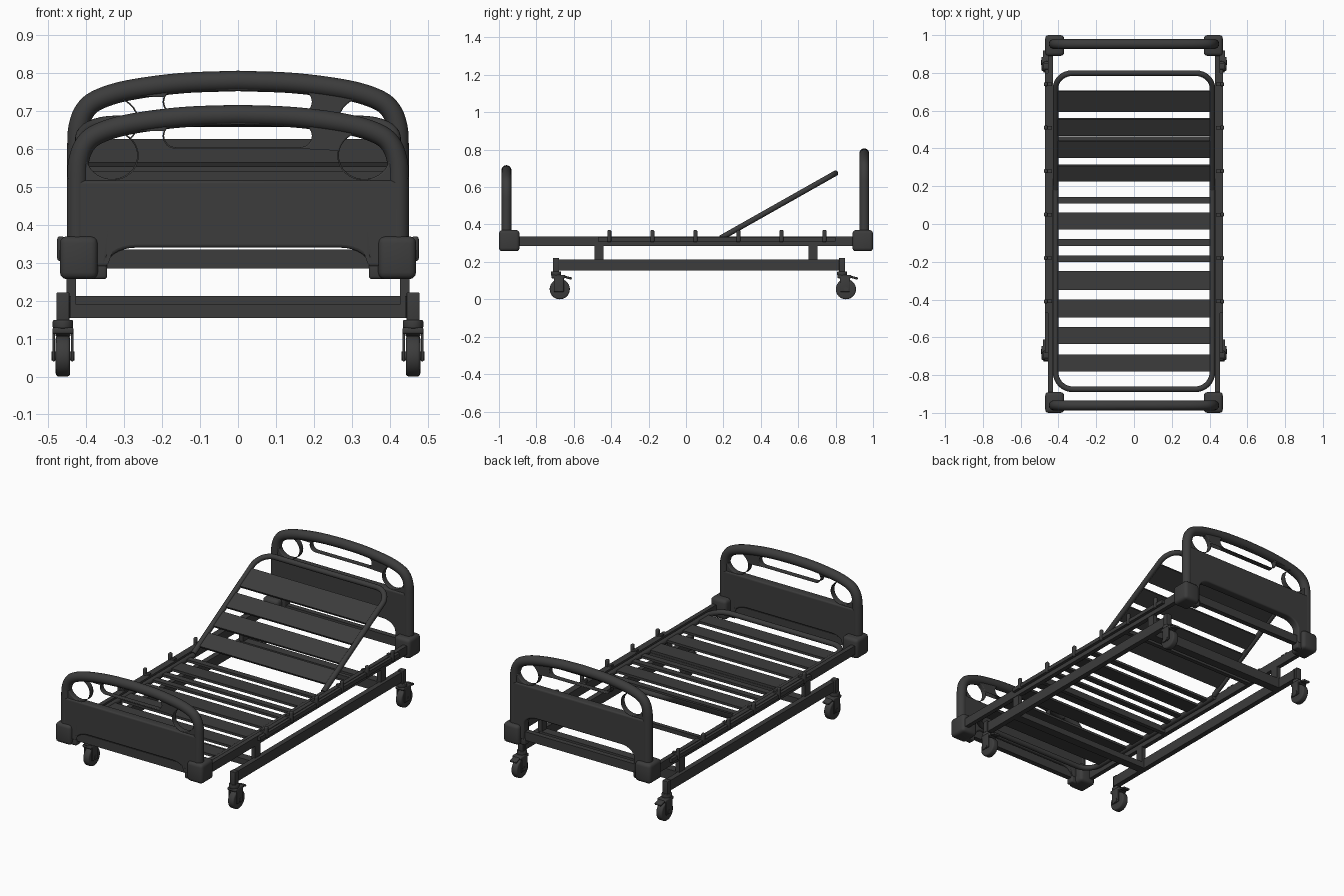
import bpy, bmesh
from math import sin, cos, pi, atan2, radians
from mathutils import Vector, Matrix

if "Cube" in bpy.data.objects:
    bpy.data.objects.remove(bpy.data.objects["Cube"])

dark = bpy.data.materials.new("dark_grey")
dark.diffuse_color = (0.045, 0.045, 0.045, 1)
dark.use_nodes = True
dark.node_tree.nodes["Principled BSDF"].inputs["Base Color"].default_value = dark.diffuse_color


def finish(ob, smooth=True):
    ob.data.materials.append(dark)
    bpy.ops.object.select_all(action='DESELECT')
    ob.select_set(True)
    bpy.context.view_layer.objects.active = ob
    if ob.type == 'CURVE':
        bpy.ops.object.convert(target='MESH')
    if smooth:
        bpy.ops.object.shade_smooth_by_angle(angle=radians(35))
    return ob


def link(name, data):
    ob = bpy.data.objects.new(name, data)
    bpy.context.collection.objects.link(ob)
    return ob


def box(name, x, y, z, bevel=0.0, rot=0.0, segs=3):
    """Box from (min, max) ranges, optionally tilted about x."""
    bm = bmesh.new()
    bmesh.ops.create_cube(bm, size=1)
    size = [abs(r[1] - r[0]) for r in (x, y, z)]
    bmesh.ops.scale(bm, vec=size, verts=bm.verts)
    if bevel:
        bmesh.ops.bevel(bm, geom=bm.edges[:], offset=bevel, segments=segs, profile=0.5, affect='EDGES')
    me = bpy.data.meshes.new(name)
    bm.to_mesh(me)
    bm.free()
    ob = link(name, me)
    ob.location = [(r[0] + r[1]) / 2 for r in (x, y, z)]
    ob.rotation_euler.x = rot
    return finish(ob, bool(bevel))


def cylinder(name, loc, radius, depth, axis='Z', bevel=0.0):
    bm = bmesh.new()
    bmesh.ops.create_cone(bm, cap_ends=True, segments=32, radius1=radius, radius2=radius, depth=depth)
    if bevel:
        rim = [e for e in bm.edges if abs(e.verts[0].co.z - e.verts[1].co.z) < 1e-5]
        bmesh.ops.bevel(bm, geom=rim, offset=bevel, segments=3, profile=0.5, affect='EDGES')
    if axis == 'X':
        bmesh.ops.rotate(bm, verts=bm.verts, matrix=Matrix.Rotation(pi / 2, 3, 'Y'))
    me = bpy.data.meshes.new(name)
    bm.to_mesh(me)
    bm.free()
    ob = link(name, me)
    ob.location = loc
    return finish(ob)


def curve(name, loops, dim, cyclic):
    cu = bpy.data.curves.new(name, 'CURVE')
    cu.dimensions = dim
    for pts in loops:
        sp = cu.splines.new('POLY')
        sp.points.add(len(pts) - 1)
        for p, c in zip(sp.points, pts):
            p.co = (c[0], c[1], c[2] if len(c) > 2 else 0, 1)
        sp.use_cyclic_u = cyclic
    return cu


def tube(name, pts, r):
    cu = curve(name, [pts], '3D', False)
    cu.bevel_depth, cu.bevel_resolution, cu.use_fill_caps = r, 5, True
    return finish(link(name, cu))


def plate(name, loops, half, y, z, b=0.004):
    """Upright x-z plate with holes and softened edges."""
    cu = curve(name, loops, '2D', True)
    cu.fill_mode = 'BOTH'
    cu.extrude, cu.bevel_depth, cu.bevel_resolution, cu.offset = half - b, b, 2, -b
    ob = link(name, cu)
    ob.location, ob.rotation_euler = (0, y, z), (pi / 2, 0, 0)
    return finish(ob)


def smooth_path(pts, n=6):
    """Catmull-Rom through the points."""
    v = [Vector(p) for p in pts]
    v = [2 * v[0] - v[1]] + v + [2 * v[-1] - v[-2]]
    out = []
    for a, b, c, d in zip(v, v[1:], v[2:], v[3:]):
        for i in range(n):
            t = i / n
            out.append(0.5 * (2 * b + (c - a) * t + (2 * a - 5 * b + 4 * c - d) * t * t
                              + (3 * b - a - 3 * c + d) * t ** 3))
    return out + [v[-2]]


def mirrored(half):
    """Right half ending on x = 0, continued to the left."""
    return list(half) + [(-p[0], p[1]) for p in reversed(half) if p[0] > 1e-6]


def arc(cx, cy, rx, ry, a0, a1, n=8):
    return [(cx + rx * cos(radians(a0 + (a1 - a0) * i / n)),
             cy + ry * sin(radians(a0 + (a1 - a0) * i / n))) for i in range(n + 1)]


# Head and foot boards: tube arch, thick lower body, thin pierced upper panel
arch = mirrored(smooth_path([(0.424, 0.51), (0.421, 0.565), (0.405, 0.61), (0.37, 0.64),
                             (0.29, 0.665), (0.15, 0.684), (0, 0.69)]))
slot = mirrored(arc(0.165, 0.635, 0.03, 0.03, 90, -90) + [(0, 0.605)])
slot = arc(0.165, 0.635, 0.03, 0.03, -90, 90) + arc(-0.165, 0.635, 0.03, 0.03, 90, 270)
for name, y, dz in (("foot", -0.96, 0), ("head", 0.953, 0.09)):
    low = 0.29 - dz
    path = [(0.424, low)] + arch + [(-0.424, low)]
    tube(name + "_board_tube", [(p[0], y, p[1] + dz) for p in path], 0.027)
    body = mirrored([(0, 0.517), (0.426, 0.517), (0.426, low), (0.352, low)]
                    + arc(0.27, 0.285, 0.08, 0.055, 0, 90) + [(0, 0.34)])
    # keep a single closed ring: right side, then left side reversed
    half = [(0.426, 0.517), (0.426, low), (0.35, low)] + arc(0.27, 0.285, 0.08, 0.055, 0, 90)
    body = half + [(-p[0], p[1]) for p in reversed(half)]
    plate(name + "_board_body", [body], 0.025, y, dz, 0.008)
    grips = [arc(s * 0.333, 0.583, 0.067, 0.062, 0, 360, 32)[:-1] for s in (-1, 1)]
    panel = [(0.424, 0.505)] + arch + [(-0.424, 0.505)]
    plate(name + "_board_panel", [panel, slot] + grips, 0.016, y, dz)
    # End beam between corner sockets
    box(name + "_end_beam", (-0.44, 0.44), (y - 0.015, y + 0.015), (0.285, 0.335))
    s = 1 if y > 0 else -1
    for side in (-1, 1):
        box(name + "_corner_socket", (side * 0.37, side * 0.47), (s * 0.89, s * 1.0),
            (0.257, 0.37), 0.018)
        box(name + "_socket_lip", (side * 0.345, side * 0.39), (y - 0.022, y + 0.022), (0.257, 0.30), 0.008)

# Side frames, posts, accessory rails and mattress stops
for s in (-1, 1):
    box("upper_rail", (s * 0.43, s * 0.455), (-0.95, 0.95), (0.285, 0.335))
    box("lower_rail", (s * 0.44, s * 0.47), (-0.70, 0.835), (0.155, 0.213))
    box("accessory_rail", (s * 0.455, s * 0.472), (-0.47, 0.80), (0.31, 0.332))
    for y in (-0.465, 0.68):
        box("lift_post", (s * 0.427, s * 0.452), (y - 0.024, y + 0.024), (0.165, 0.29))
    for k in range(6):
        y = -0.41 + 0.23 * k
        box("mattress_stop", (s * 0.458, s * 0.477), (y - 0.011, y + 0.011), (0.305, 0.37), 0.007)
        box("stop_bracket", (s * 0.435, s * 0.47), (y - 0.009, y + 0.009), (0.33, 0.345))

# Cross beams of both frames
box("lower_front_beam", (-0.45, 0.45), (-0.49, -0.44), (0.155, 0.19))
box("lower_back_beam", (-0.45, 0.45), (0.655, 0.705), (0.155, 0.213))
for y in (0.45, -0.26):
    box("upper_cross_beam", (-0.44, 0.44), (y - 0.012, y + 0.012), (0.288, 0.312))

# Castors with fork, wheel and brake pedal
for s in (-1, 1):
    for y in (-0.695, 0.835):
        x, wy = s * 0.462, y + 0.02
        box("castor_socket", (x - 0.017, x + 0.017), (y - 0.016, y + 0.016), (0.145, 0.222), 0.003)
        cylinder("castor_swivel", (x, y, 0.138), 0.027, 0.022, bevel=0.004)
        cylinder("castor_wheel", (x, wy, 0.054), 0.054, 0.038, 'X', 0.008)
        box("fork_crown", (x - 0.028, x + 0.028), (wy - 0.045, wy + 0.03), (0.112, 0.13), 0.006)
        for d in (-1, 1):
            box("fork_cheek", (x + d * 0.021, x + d * 0.028), (wy - 0.032, wy + 0.022), (0.04, 0.125), 0.003)
        cylinder("castor_axle", (x, wy, 0.054), 0.012, 0.06, 'X')
        box("brake_pedal", (x - 0.02, x + 0.02), (wy + 0.02, wy + 0.065), (0.11, 0.122), 0.004, radians(-15))

# Mattress platform: flat leg section and raised back section
ang = atan2(0.35, 0.62)
hinge = Vector((0, 0.185, 0.327))


def u_frame(length):
    half = [(0.415, 0)] + arc(0.325, length - 0.09, 0.09, 0.09, 0, 90)
    return half + [(-p[0], p[1]) for p in reversed(half)]


tube("leg_frame", [(p[0], hinge.y - p[1], 0.318) for p in u_frame(1.06)], 0.015)
tube("back_frame", [(p[0], hinge.y + p[1] * cos(ang), hinge.z + p[1] * sin(ang))
                    for p in u_frame(0.705)], 0.015)
for y, w in ((0.125, 0.035), (0.015, 0.09), (-0.098, 0.035), (-0.183, 0.035),
             (-0.30, 0.10), (-0.448, 0.095), (-0.59, 0.09), (-0.735, 0.09)):
    box("leg_slat", (-0.41, 0.41), (y - w / 2, y + w / 2), (0.312, 0.326))
for y, w in ((0.65, 0.125), (0.513, 0.10), (0.397, 0.10), (0.27, 0.095)):
    z = hinge.z + (y - hinge.y) * sin(ang) / cos(ang)
    box("back_slat", (-0.41, 0.41), (y - w / 2, y + w / 2), (z - 0.007, z + 0.007), 0, ang)
